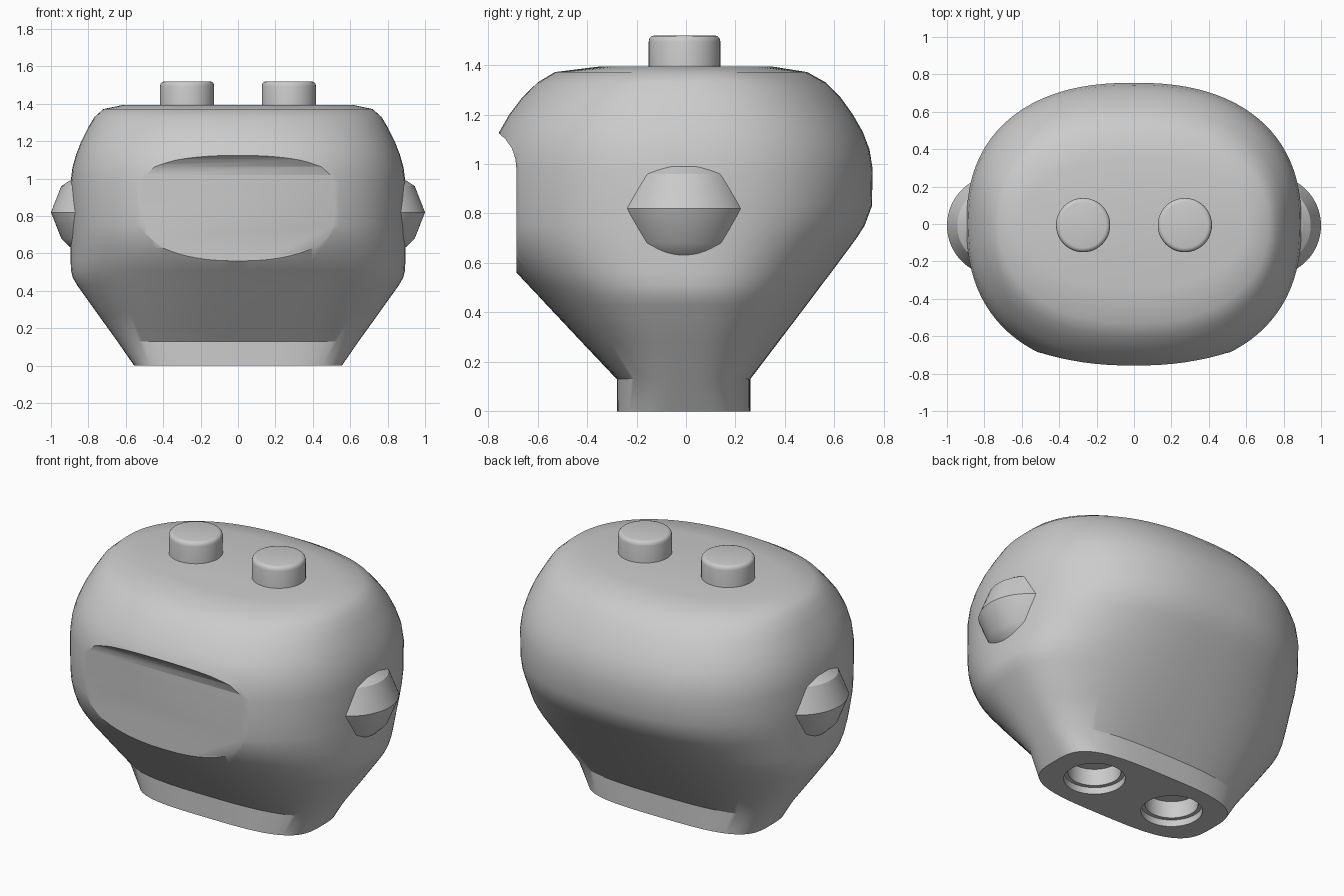
import bpy, bmesh, math
from math import cos, sin, pi, radians

cube = bpy.data.objects.get("Cube")
if cube:
    bpy.data.objects.remove(cube, do_unlink=True)

grey = bpy.data.materials.new("light grey plastic")
grey.use_nodes = True
GREY = (0.6, 0.6, 0.6, 1)
grey.diffuse_color = GREY
grey.node_tree.nodes["Principled BSDF"].inputs["Base Color"].default_value = GREY


def make_object(name, bm):
    bmesh.ops.recalc_face_normals(bm, faces=bm.faces)
    mesh = bpy.data.meshes.new(name)
    bm.to_mesh(mesh)
    bm.free()
    mesh.materials.append(grey)
    obj = bpy.data.objects.new(name, mesh)
    bpy.context.collection.objects.link(obj)
    return obj


def loft(name, rings):
    """Skin a list of closed rings and cap both ends."""
    bm = bmesh.new()
    rows = [[bm.verts.new(p) for p in ring] for ring in rings]
    n = len(rows[0])
    for a, b in zip(rows, rows[1:]):
        for i in range(n):
            j = (i + 1) % n
            bm.faces.new((a[i], a[j], b[j], b[i]))
    bm.faces.new(rows[0][::-1])
    bm.faces.new(rows[-1])
    return make_object(name, bm)


def oval(z, half_x, front, back, power, n=96):
    """Superellipse with separate front and back depths."""
    ring = []
    for i in range(n):
        c, s = cos(2 * pi * i / n), sin(2 * pi * i / n)
        x = math.copysign(abs(c) ** (2 / power), c) * half_x
        y = math.copysign(abs(s) ** (2 / power), s) * (back if s > 0 else front)
        ring.append((x, y, z))
    return ring


def turned(name, profile, cx, cy, n=48):
    """Solid turned about a vertical axis from (radius, height) points."""
    return loft(name, [[(cx + r * cos(2 * pi * i / n), cy + r * sin(2 * pi * i / n), z)
                        for i in range(n)] for r, z in profile])


def activate(obj):
    bpy.ops.object.select_all(action="DESELECT")
    obj.select_set(True)
    bpy.context.view_layer.objects.active = obj


def smooth(obj, angle=30):
    activate(obj)
    bpy.ops.object.shade_smooth_by_angle(angle=radians(angle))


def cut(obj, cutter):
    cutter.hide_render = True
    mod = obj.modifiers.new("cut", "BOOLEAN")
    mod.operation = "DIFFERENCE"
    mod.solver = "EXACT"
    mod.object = cutter
    activate(obj)
    bpy.ops.object.modifier_apply(modifier=mod.name)
    bpy.data.objects.remove(cutter, do_unlink=True)


# Main body: height, half width, front depth, back depth, squareness
sections = [
    (0, .555, .28, .26, 3.4), (.13, .645, .28, .26, 2.9),
    (.28, .753, .422, .374, 2.6), (.43, .86, .563, .488, 2.4),
    (.47, .883, .6, .518, 2.35), (.51, .893, .638, .548, 2.35),
    (.56, .895, .685, .586, 2.35), (.63, .895, .735, .638, 2.35),
    (.7, .895, .77, .69, 2.35), (.75, .895, .78, .722, 2.35),
    (.83, .895, .785, .752, 2.35), (.98, .895, .785, .755, 2.35),
    (1.06, .885, .775, .742, 2.35), (1.13, .865, .755, .715, 2.35),
    (1.2, .838, .715, .675, 2.35), (1.27, .803, .662, .625, 2.3),
    (1.33, .767, .6, .565, 2.3), (1.372, .72, .53, .49, 2.25),
    (1.395, .61, .345, .345, 2.2),
]
body = loft("body", [oval(*s) for s in sections])

# Flat face recess with a curved brow
brow = [(-.685, .4), (-.685, .97), (-.69, 1.02), (-.705, 1.065), (-.73, 1.1),
        (-.757, 1.125), (-.9, 1.22), (-1, 1.22), (-1, .4)]
cut(body, loft("face_cutter", [[(x, y, z) for y, z in brow] for x in (-1.2, 1.2)]))

# Stepped sockets in the base
for x in (-.27, .27):
    cut(body, turned("socket_cutter", [(.165, -.1), (.165, .04), (.142, .04), (.142, .14)], x, -.008))
smooth(body)

for side, x in (("right", -1), ("left", 1)):
    # Bicone side knobs
    ear = turned(side + "_side_knob",
                 [(.15, .62), (.175, .64), (.215, .68), (.27, .82), (.215, .96), (.17, .99)],
                 x * .73, -.008, 64)
    smooth(ear, 25)
    # Round studs with a softened rim
    stud = turned(side + "_top_stud",
                  [(.145, 1.36), (.145, 1.495), (.142, 1.508), (.134, 1.517), (.122, 1.52)],
                  x * .272, -.006)
    smooth(stud, 40)
